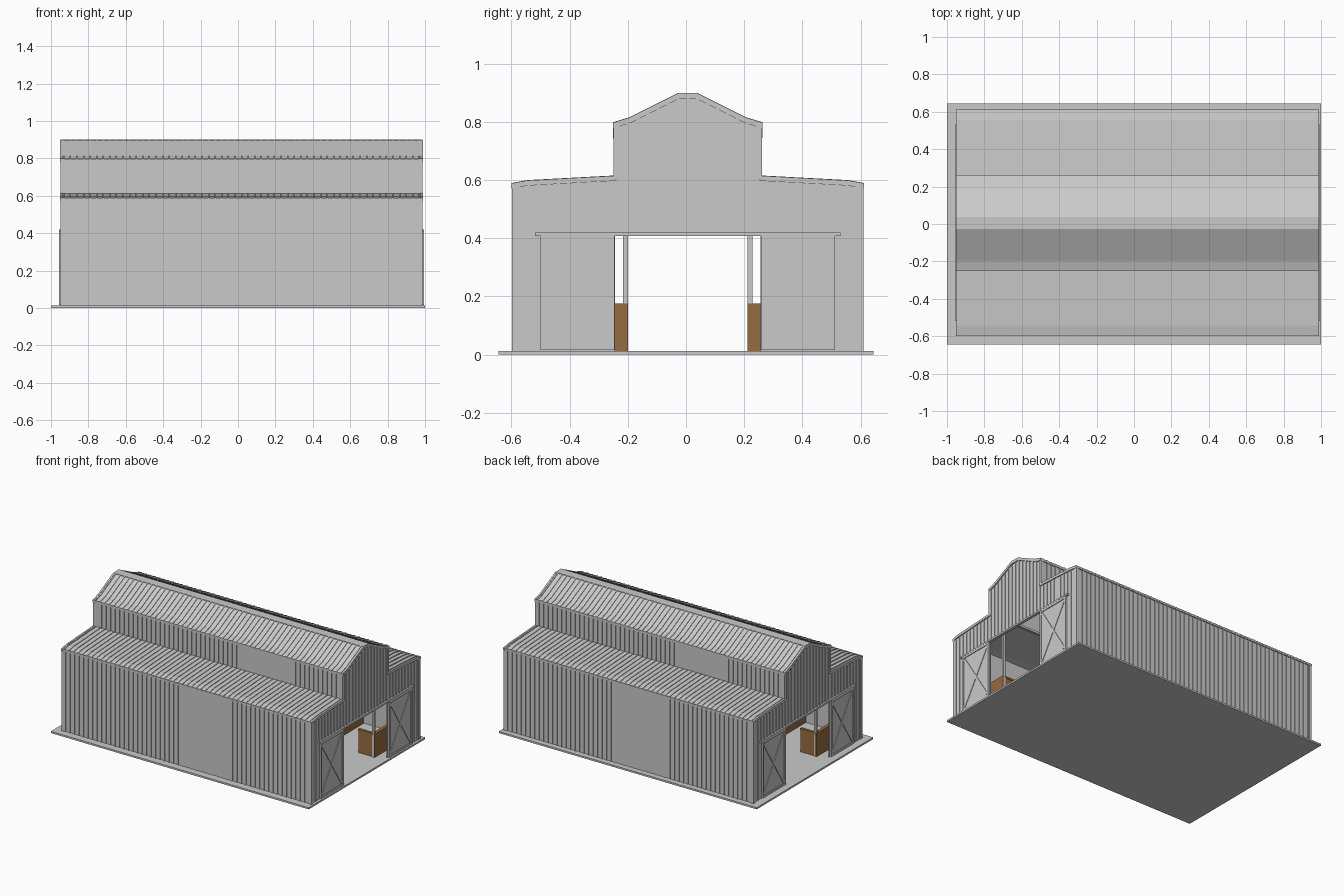
import bpy, bmesh, math

if "Cube" in bpy.data.objects:
    bpy.data.objects.remove(bpy.data.objects["Cube"])

XC, YC = 0.019, 0.006            # centre of the building on the slab
HX, HY, HM = 0.962, 0.598, 0.250  # half length, half width, half width of raised aisle
FLOOR, OPEN_Z = 0.012, 0.41


def material(name, rgb):
    m = bpy.data.materials.new(name)
    m.diffuse_color = (*rgb, 1)
    m.use_nodes = True
    m.node_tree.nodes["Principled BSDF"].inputs["Base Color"].default_value = m.diffuse_color
    return m


GREY = material("metal grey", (0.59, 0.59, 0.59))
BROWN = material("stall wood brown", (0.31, 0.15, 0.05))


def finish(bm, name, mat):
    bmesh.ops.recalc_face_normals(bm, faces=bm.faces)
    me = bpy.data.meshes.new(name)
    bm.to_mesh(me)
    bm.free()
    me.materials.append(mat)
    ob = bpy.data.objects.new(name, me)
    bpy.context.collection.objects.link(ob)
    return ob


def prism(bm, pts, x0, x1):
    """Extrude a (y, z) outline from x0 to x1."""
    a = [bm.verts.new((x0, y, z)) for y, z in pts]
    b = [bm.verts.new((x1, y, z)) for y, z in pts]
    bm.faces.new(a)
    bm.faces.new(b[::-1])
    n = len(pts)
    for i in range(n):
        bm.faces.new((a[i], b[i], b[(i + 1) % n], a[(i + 1) % n]))


def box(bm, x0, x1, y0, y1, z0, z1):
    prism(bm, [(y0, z0), (y1, z0), (y1, z1), (y0, z1)], x0, x1)


def strip(bm, pts, drop, x0, x1):
    """Sheet following a polyline, hanging down by drop."""
    prism(bm, pts + [(y, z - drop) for y, z in reversed(pts)], x0, x1)


def bar(bm, p, q, w, x0, x1):
    """Straight board of width w between two (y, z) points."""
    dy, dz = q[0] - p[0], q[1] - p[1]
    k = w / 2 / math.hypot(dy, dz)
    ny, nz = -dz * k, dy * k
    prism(bm, [(p[0] + ny, p[1] + nz), (q[0] + ny, q[1] + nz),
               (q[0] - ny, q[1] - nz), (p[0] - ny, p[1] - nz)], x0, x1)


def steps(lo, hi, pitch):
    n = round((hi - lo) / pitch)
    return [lo + (hi - lo) * (i + 0.5) / n for i in range(n)]


def side(s, pts):
    return [(YC + s * d, z) for d, z in pts]


# roof outlines as (distance from centre line, height)
LOW = [(0.606, 0.586), (0.55, 0.596), (HM, 0.612)]
HIGH = [(0.257, 0.795), (0.20, 0.812), (0.032, 0.896)]
RIDGE = side(-1, HIGH) + side(1, HIGH[::-1])


def roof_z(d):
    line = LOW if d > HM else HIGH
    if d <= 0.032:
        return 0.896
    for (a, za), (b, zb) in zip(line, line[1:]):
        if b <= d <= a:
            return za + (zb - za) * (a - d) / (a - b)
    return line[0][1]


# floor slab
bm = bmesh.new()
box(bm, -1, 1, -0.645, 0.645, 0, FLOOR)
finish(bm, "floor_slab", GREY)

# roofs: sheet plus raised ribs running down the slope
X0, X1 = XC - HX - 0.006, XC + HX + 0.006
for name, line in (("lower_roof_front", side(-1, LOW)),
                   ("lower_roof_back", side(1, LOW)),
                   ("upper_roof", RIDGE)):
    bm = bmesh.new()
    strip(bm, line, 0.008, X0, X1)
    runs = [line] if len(line) == 3 else [line[:3], line[3:]]
    for x in steps(X0, X1, 0.035):
        for run in runs:
            strip(bm, [(y, z + 0.004) for y, z in run], 0.006, x - 0.004, x + 0.004)
    finish(bm, name, GREY)

# ridge cap
bm = bmesh.new()
box(bm, X0, X1, YC - 0.032, YC + 0.032, 0.893, 0.9)
finish(bm, "ridge_cap", GREY)

# long walls, with ribs, eave trims and corner posts
for s, tag in ((-1, "front"), (1, "back")):
    for name, d, z0, z1 in (("side_wall_", HY, FLOOR, 0.585),
                            ("clerestory_wall_", HM, 0.60, 0.792)):
        bm = bmesh.new()
        ys = sorted((YC + s * (d - 0.008), YC + s * d))
        box(bm, XC - HX, XC + HX, *ys, z0, z1)
        ys = sorted((YC + s * d, YC + s * (d + 0.004)))
        for x in steps(XC - HX, XC + HX, 0.035):
            box(bm, x - 0.005, x + 0.005, *ys, z0, z1)
        finish(bm, name + tag, GREY)
        bm = bmesh.new()
        ys = sorted((YC + s * (d - 0.012), YC + s * (d + 0.006)))
        for e in (-1, 1):
            xs = sorted((XC + e * (HX - 0.012), XC + e * (HX + 0.006)))
            box(bm, *xs, *ys, z0, z1)
        ys = sorted((YC + s * (d + 0.001), YC + s * (d + 0.007)))
        box(bm, X0, X1, *ys, z1 - 0.012, z1 + 0.004)
        finish(bm, name + "trim_" + tag, GREY)

# end walls, with ribs, gable trims, door rail and sliding doors
for e, tag in ((-1, "left"), (1, "right")):
    def ex(a, b):
        return sorted((XC + e * (HX + a), XC + e * (HX + b)))

    bm = bmesh.new()
    wall = ex(-0.008, 0)
    prism(bm, [(YC - HM, OPEN_Z), (YC + HM, OPEN_Z)] +
          [(y, z - 0.004) for y, z in reversed(RIDGE)], *wall)
    for s in (-1, 1):
        prism(bm, side(s, [(HM, FLOOR), (HY, FLOOR)] +
                       [(min(d, HY), z - 0.004) for d, z in LOW]), *wall)
    for y in steps(-HY, HY, 0.034):
        d = abs(y)
        z0 = FLOOR if d > 0.515 else OPEN_Z
        box(bm, *ex(0, 0.004), YC + y - 0.005, YC + y + 0.005, z0, roof_z(d) - 0.012)
    finish(bm, "end_wall_" + tag, GREY)

    bm = bmesh.new()
    strip(bm, [(y, z + 0.003) for y, z in RIDGE], 0.02, *ex(-0.004, 0.008))
    for s in (-1, 1):
        strip(bm, side(s, [(d, z + 0.003) for d, z in LOW]), 0.018, *ex(-0.004, 0.008))
    finish(bm, "gable_trim_" + tag, GREY)

    bm = bmesh.new()
    box(bm, *ex(0, 0.014), YC - 0.525, YC + 0.525, 0.408, 0.42)
    finish(bm, "door_rail_" + tag, GREY)

    for s, half in ((-1, "front"), (1, "back")):
        bm = bmesh.new()
        a, b, z0, z1, w = 0.252, 0.507, 0.016, 0.408, 0.014
        box(bm, *ex(0.002, 0.008), *sorted((YC + s * a, YC + s * b)), z0, z1)
        face = ex(0.008, 0.013)
        for d in (a, b - w):
            box(bm, *face, *sorted((YC + s * d, YC + s * (d + w))), z0, z1)
        for z in (z0, z1 - w):
            box(bm, *face, *sorted((YC + s * (a + w), YC + s * (b - w))), z, z + w)
        # crossed braces
        brace = ex(0.008, 0.012)
        lo, hi = a + w + 0.004, b - w - 0.004
        p, q = side(s, [(lo, z0 + 0.022), (hi, z1 - 0.022)])
        bar(bm, p, q, 0.016, *brace)
        p, q = side(s, [(lo, z1 - 0.022), (hi, z0 + 0.022)])
        bar(bm, p, q, 0.016, *brace)
        finish(bm, f"sliding_door_{tag}_{half}", GREY)

# inside: aisle posts, beams and wooden stalls
BAYS = 5
P0, P1 = XC - 0.88, XC + 0.88
post_x = [P0 + (P1 - P0) * i / BAYS for i in range(BAYS + 1)]
for s, tag in ((-1, "front"), (1, "back")):
    bm = bmesh.new()
    ys = sorted((YC + s * 0.206, YC + s * 0.222))
    for x in post_x:
        box(bm, x - 0.008, x + 0.008, *ys, FLOOR, 0.6)
    box(bm, XC - HX + 0.008, XC + HX - 0.008, *ys, 0.585, 0.6)
    finish(bm, "aisle_posts_" + tag, GREY)

    bm = bmesh.new()
    for x in post_x:                       # partitions between stalls
        box(bm, x - 0.012, x + 0.012, *sorted((YC + s * 0.206, YC + s * 0.588)), FLOOR, 0.175)
    for x, x2 in zip(post_x, post_x[1:]):  # stall fronts beside an open gateway
        m = (x + x2) / 2
        for a, b in ((x, m - 0.06), (m + 0.06, x2)):
            box(bm, a, b, *sorted((YC + s * 0.209, YC + s * 0.219)), FLOOR, 0.165)
            box(bm, a, b, *sorted((YC + s * 0.205, YC + s * 0.223)), 0.165, 0.178)
    finish(bm, "stalls_" + tag, BROWN)
